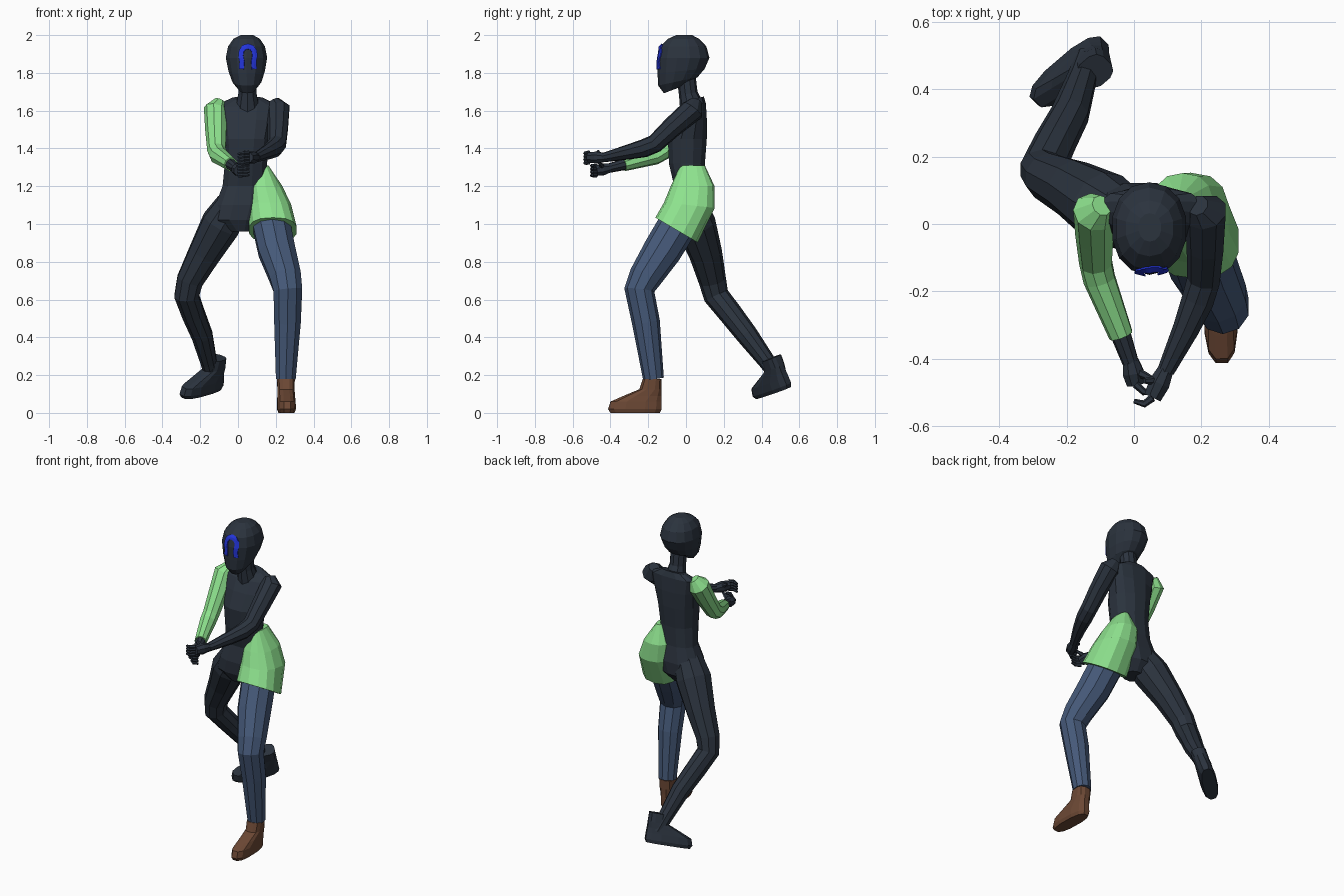
import bpy, bmesh, math
from mathutils import Vector
from mathutils.bvhtree import BVHTree

if "Cube" in bpy.data.objects:
    bpy.data.objects.remove(bpy.data.objects["Cube"])


def material(name, rgb):
    m = bpy.data.materials.new(name)
    m.diffuse_color = (*rgb, 1)
    m.use_nodes = True
    m.node_tree.nodes["Principled BSDF"].inputs["Base Color"].default_value = m.diffuse_color
    return m


DARK = material("dark slate", (0.024, 0.033, 0.048))
GREEN = material("light green", (0.27, 0.76, 0.27))
DENIM = material("denim blue", (0.06, 0.10, 0.19))
BROWN = material("brown", (0.15, 0.065, 0.035))
BLUE = material("bright blue", (0.017, 0.035, 0.70))


def finish(name, bm, mat):
    bmesh.ops.recalc_face_normals(bm, faces=bm.faces)
    me = bpy.data.meshes.new(name)
    bm.to_mesh(me)
    bm.free()
    me.materials.append(mat)
    ob = bpy.data.objects.new(name, me)
    bpy.context.collection.objects.link(ob)
    return ob


def ring(c, u, v, n, p=1.0):
    """Ellipse of n points; p below 1 makes it squarer."""
    pts = []
    for i in range(n):
        a = 2 * math.pi * (i + 0.5) / n
        ca, sa = math.cos(a), math.sin(a)
        pts.append(Vector(c) + Vector(u) * math.copysign(abs(ca) ** p, ca)
                   + Vector(v) * math.copysign(abs(sa) ** p, sa))
    return pts


def loft(name, rings, mat):
    """Skin closed rings and cap both ends."""
    bm = bmesh.new()
    rows = [[bm.verts.new(p) for p in r] for r in rings]
    n = len(rows[0])
    for a, b in zip(rows, rows[1:]):
        for i in range(n):
            j = (i + 1) % n
            bm.faces.new((a[i], a[j], b[j], b[i]))
    bm.faces.new(rows[0])
    bm.faces.new(rows[-1])
    return finish(name, bm, mat)


def tube(name, stations, mat, n=9):
    """Limb through (x, y, z, radius) stations."""
    pts = [Vector(s[:3]) for s in stations]
    whole = pts[-1] - pts[0]
    side = abs(whole.x) > max(abs(whole.y), abs(whole.z))
    ref = Vector((0, 0, 1)) if side else Vector((1, 0, 0))
    rings = []
    for i, s in enumerate(stations):
        t = Vector()
        if i:
            t += (pts[i] - pts[i - 1]).normalized()
        if i < len(pts) - 1:
            t += (pts[i + 1] - pts[i]).normalized()
        t.normalize()
        u = (ref - t * ref.dot(t)).normalized()
        rings.append(ring(pts[i], u * s[3], t.cross(u) * s[3], n))
    return loft(name, rings, mat)


def body(name, rows, mat, n, p=1.0):
    """Rows of (cx, cy, z, half width, half depth, rise from centre to back)."""
    return loft(name, [ring((cx, cy, z), (rx, 0, 0), (0, ry, dz), n, p)
                       for cx, cy, z, rx, ry, dz in rows], mat)


# Head and neck
head = body("head", [
    (.048, -.07, 1.71, .042, .047, .018), (.047, -.043, 1.755, .078, .104, .022),
    (.046, -.026, 1.81, .098, .125, .012), (.045, -.013, 1.88, .112, .137, 0),
    (.045, -.014, 1.94, .100, .122, 0), (.046, -.013, 1.98, .072, .083, 0),
    (.047, -.01, 2.0, .034, .042, 0)], DARK, 14, .93)
tube("neck", [(.05, .035, 1.61, .068), (.05, .012, 1.69, .05), (.05, .0, 1.79, .05)], DARK, 10)

# Torso
body("torso", [
    (.05, .055, 1.665, .085, .04, .01), (.05, .045, 1.63, .16, .062, .01),
    (.05, .028, 1.55, .145, .085, 0), (.045, .007, 1.45, .128, .106, 0),
    (.042, .005, 1.32, .115, .098, 0), (.035, .02, 1.2, .12, .085, 0),
    (.02, .02, 1.1, .145, .105, 0), (.0, .02, 1.02, .14, .1, 0),
    (.015, .01, .96, .06, .06, 0)], DARK, 12, .85)

# Flared green tunic over the forward hip
body("tunic_hip", [
    (.135, .035, 1.31, .027, .065, 0), (.145, .035, 1.2, .092, .116, 0),
    (.168, .018, 1.1, .115, .134, -.015), (.185, -.05, .968, .128, .112, -.066)],
    GREEN, 14, .8)

# Forward leg in trousers
tube("forward_leg", [(.165, -.01, 1.05, .105), (.205, -.125, .86, .102), (.25, -.215, .72, .088),
                     (.264, -.247, .65, .08), (.262, -.212, .48, .074), (.253, -.172, .18, .055)],
     DENIM, 10)

# Trailing leg
tube("trailing_leg", [(-.03, .02, 1.10, .09), (-.09, .05, 1.0, .108), (-.18, .105, .84, .088),
                      (-.255, .14, .7, .073), (-.272, .16, .62, .068), (-.235, .24, .52, .063),
                      (-.19, .325, .41, .058), (-.155, .43, .27, .045), (-.135, .49, .19, .042)],
     DARK, 10)


def foot(name, heel, forward, up, mat):
    f, up = Vector(forward).normalized(), Vector(up)
    up = (up - f * up.dot(f)).normalized()
    side = f.cross(up)
    rows = [(0, .008, .275, .042), (.02, -.002, .288, .05), (.06, -.002, .275, .049),
            (.09, 0, .205, .047), (.125, 0, .12, .046), (.18, 0, .102, .048)]
    loft(name, [ring(Vector(heel) + f * (a + b) / 2 + up * h, f * (b - a) / 2, side * w, 12, .75)
                for h, a, b, w in rows], mat)


foot("forward_shoe", (.252, -.128, 0), (.03, -1, 0), (0, 0, 1), BROWN)
foot("trailing_foot", (-.088, .553, .135), (-.21, -.18, -.06), (.03, -.4, .92), DARK)

# Arms
tube("sleeve", [(-.095, .055, 1.65, .032), (-.118, .035, 1.605, .064), (-.116, -.035, 1.5, .058),
                (-.113, -.115, 1.39, .05), (-.102, -.165, 1.362, .049), (-.038, -.33, 1.316, .037)],
     GREEN)
tube("sleeved_forearm", [(-.045, -.31, 1.32, .032), (-.01, -.41, 1.295, .025)], DARK)
tube("bare_arm", [(.19, .055, 1.65, .032), (.213, .035, 1.605, .064), (.212, -.07, 1.515, .056),
                  (.207, -.165, 1.425, .05), (.19, -.225, 1.4, .049), (.155, -.31, 1.38, .04),
                  (.095, -.435, 1.352, .026)], DARK)


def hand(name, wrist, knuckle, tip, thumb):
    """Palm, four stacked curled fingers and a thumb."""
    w, k, t = Vector(wrist), Vector(knuckle), Vector(tip)
    tube(name + "_palm", [(*w, .025), (*w.lerp(k, .5), .034), (*k, .028)], DARK, 8)
    for i in range(4):
        off = Vector((0, 0, .017 * (1.5 - i)))
        mid = k.lerp(t, .45) + off + Vector((0, -.014, 0))
        tube(f"{name}_finger_{i + 1}", [(*(k + off), .012), (*mid, .011), (*(t + off), .007)], DARK, 6)
    m = w.lerp(k, .4)
    tube(name + "_thumb", [(*m, .014), (*m.lerp(Vector(thumb), .6), .012), (*thumb, .008)], DARK, 6)


hand("lower_hand", (-.01, -.405, 1.296), (.005, -.475, 1.282), (.06, -.495, 1.285), (.055, -.46, 1.325))
hand("upper_hand", (.095, -.43, 1.352), (.055, -.515, 1.352), (.0, -.525, 1.345), (.03, -.465, 1.385))

# Arch-shaped face mark, laid onto the head surface
half = [(-.034, 1.82), (-.031, 1.86), (-.037, 1.89), (-.034, 1.915), (-.02, 1.934), (0, 1.94)]
path = [Vector((x, 0, z)) for x, z in half] + [Vector((-x, 0, z)) for x, z in half[-2::-1]]
fine = []
for a, b in zip(path, path[1:]):
    fine += [a.lerp(b, i / 3) for i in range(3)]
fine.append(path[-1])
hb = bmesh.new()
hb.from_mesh(head.data)
tree = BVHTree.FromBMesh(hb)
hb.free()
bm = bmesh.new()
rows = []
for i, p in enumerate(fine):
    t = (fine[min(i + 1, len(fine) - 1)] - fine[max(i - 1, 0)]).normalized()
    out = Vector((-t.z, 0, t.x))
    row = []
    for s in (-.013, 0, .013):
        q = p + out * s + Vector((.052, -1, 0))
        hit = tree.ray_cast(q, Vector((0, 1, 0)))[0]
        row.append(bm.verts.new(hit + Vector((0, -.005, 0))))
    rows.append(row)
for a, b in zip(rows, rows[1:]):
    for i in range(2):
        bm.faces.new((a[i], a[i + 1], b[i + 1], b[i]))
mark = finish("face_mark", bm, BLUE)
mod = mark.modifiers.new("thickness", 'SOLIDIFY')
mod.thickness = .006
mod.offset = 0
